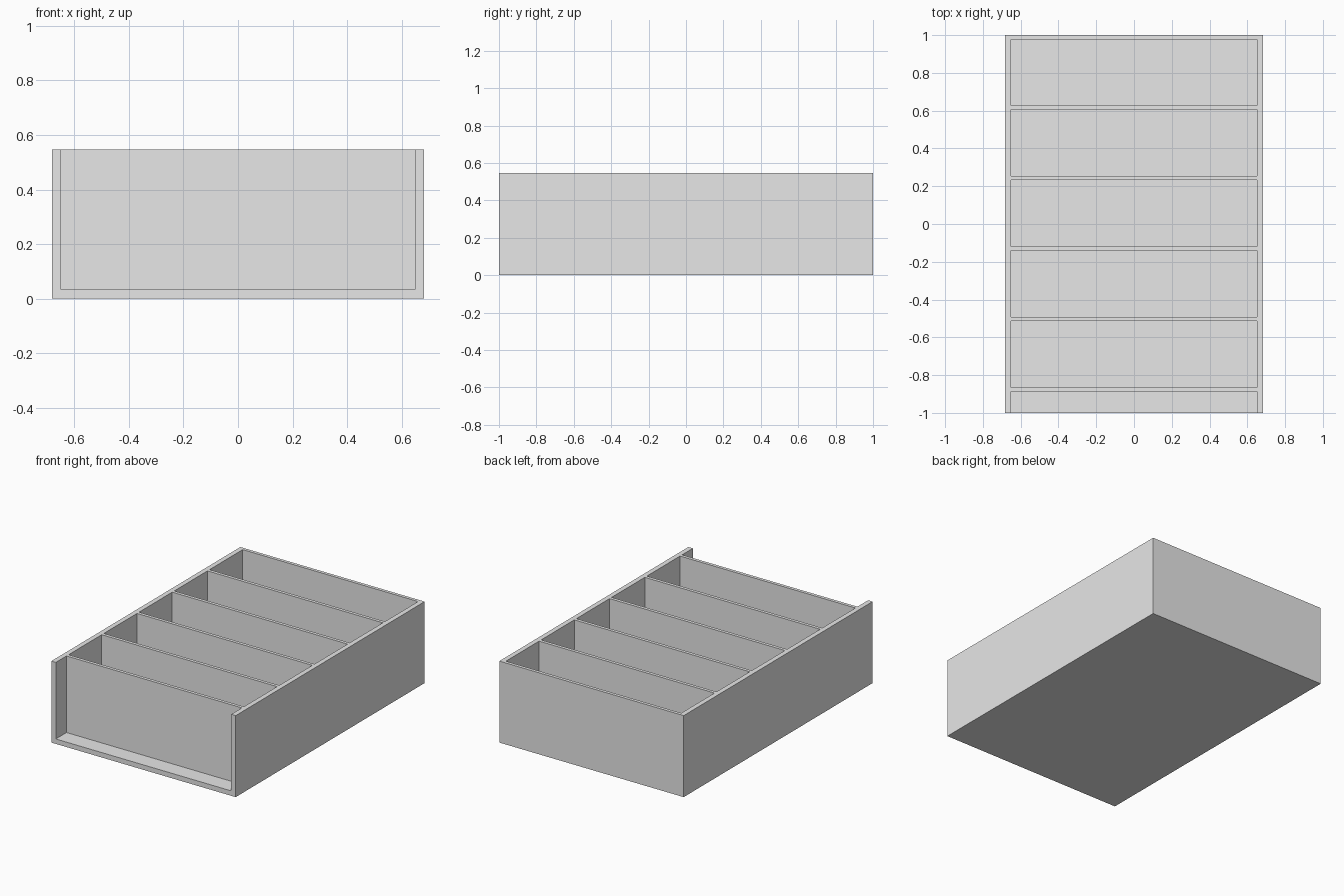
import bpy
import bmesh
from mathutils import Matrix, Vector

if "Cube" in bpy.data.objects:
    bpy.data.objects.remove(bpy.data.objects["Cube"], do_unlink=True)

HALF_W, HALF_L, HEIGHT = 0.683, 1.0, 0.546
WALL = 0.033           # side walls and floor
DIVIDER = 0.022        # dividers and back wall
POCKET = 0.351         # clear length of one compartment
FULL_POCKETS = 5

grey = bpy.data.materials.new("plain grey")
grey.use_nodes = True
grey.diffuse_color = (0.8, 0.8, 0.8, 1)
grey.node_tree.nodes["Principled BSDF"].inputs["Base Color"].default_value = (0.8, 0.8, 0.8, 1)


def add_box(bm, low, high):
    low, high = Vector(low), Vector(high)
    place = Matrix.Translation((low + high) / 2) @ Matrix.Diagonal((*(high - low), 1))
    bmesh.ops.create_cube(bm, size=1, matrix=place)


def boxes_object(name, boxes):
    bm = bmesh.new()
    for low, high in boxes:
        add_box(bm, low, high)
    mesh = bpy.data.meshes.new(name)
    bm.to_mesh(mesh)
    bm.free()
    obj = bpy.data.objects.new(name, mesh)
    bpy.context.collection.objects.link(obj)
    mesh.materials.append(grey)
    return obj


# Solid block of the tray
tray = boxes_object("divided_tray", [((-HALF_W, -HALF_L, 0), (HALF_W, HALF_L, HEIGHT))])

# Compartments, from the back wall forwards; the last one is open at the front
inner = HALF_W - WALL
pockets = []
back = HALF_L - DIVIDER
for i in range(FULL_POCKETS + 1):
    front = back - POCKET if i < FULL_POCKETS else -HALF_L - 0.1
    pockets.append(((-inner, front, WALL), (inner, back, HEIGHT + 0.1)))
    back = front - DIVIDER
cutter = boxes_object("compartment_cutter", pockets)
cutter.hide_render = True

# Cut the compartments out and keep the clean result
cut = tray.modifiers.new("compartments", 'BOOLEAN')
cut.operation = 'DIFFERENCE'
cut.solver = 'EXACT'
cut.object = cutter
bpy.context.view_layer.objects.active = tray
bpy.ops.object.modifier_apply(modifier=cut.name)
bpy.data.objects.remove(cutter, do_unlink=True)
